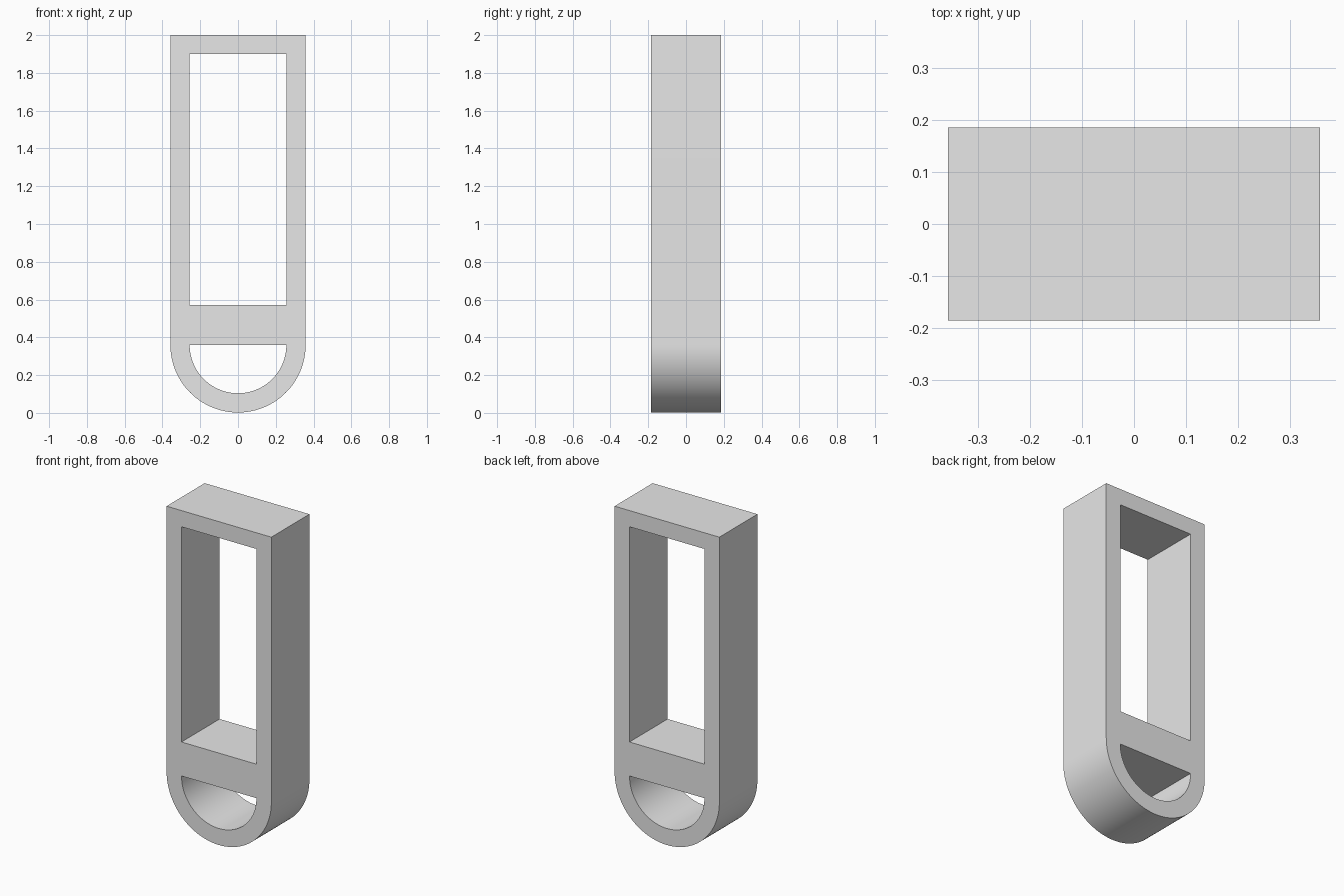
import bpy
import bmesh
from math import cos, sin, pi, radians

cube = bpy.data.objects.get("Cube")
if cube:
    bpy.data.objects.remove(cube, do_unlink=True)

HALF_WIDTH = 0.358   # also the outer radius of the rounded end
INNER = 0.256        # half width of both openings
HALF_DEPTH = 0.186
CENTRE_Z = 0.36      # centre of the rounded end
WINDOW = (0.57, 1.9)
TOP = 2.0
SEGMENTS = 64


def lower_arc(radius):
    """Half circle from the left side, under the centre, to the right side."""
    steps = [pi + pi * i / SEGMENTS for i in range(SEGMENTS + 1)]
    return [(radius * cos(a), CENTRE_Z + radius * sin(a)) for a in steps]


# Outline and its two openings
outline = lower_arc(HALF_WIDTH) + [(HALF_WIDTH, TOP), (-HALF_WIDTH, TOP)]
half_round_opening = lower_arc(INNER)
window_opening = [(-INNER, WINDOW[0]), (INNER, WINDOW[0]),
                  (INNER, WINDOW[1]), (-INNER, WINDOW[1])]

# Filled flat curve, extruded to the full depth
curve = bpy.data.curves.new("frame_profile", "CURVE")
curve.dimensions = "2D"
curve.fill_mode = "BOTH"
curve.extrude = HALF_DEPTH
for points in (outline, half_round_opening, window_opening):
    spline = curve.splines.new("POLY")
    spline.points.add(len(points) - 1)
    for point, (x, z) in zip(spline.points, points):
        point.co = (x, z, 0, 1)
    spline.use_cyclic_u = True

frame = bpy.data.objects.new("rounded_frame", curve)
bpy.context.collection.objects.link(frame)
frame.rotation_euler.x = radians(90)

# Turn into one welded, upright mesh
bpy.ops.object.select_all(action="DESELECT")
frame.select_set(True)
bpy.context.view_layer.objects.active = frame
bpy.ops.object.convert(target="MESH")
bpy.ops.object.transform_apply(location=False, rotation=True, scale=False)
bm = bmesh.new()
bm.from_mesh(frame.data)
bmesh.ops.remove_doubles(bm, verts=bm.verts, dist=0.0001)
bmesh.ops.recalc_face_normals(bm, faces=bm.faces)
bm.to_mesh(frame.data)
bm.free()
bpy.ops.object.shade_smooth_by_angle(angle=radians(30))

# Plain grey material
grey = bpy.data.materials.new("light_grey")
grey.use_nodes = True
colour = (0.8, 0.8, 0.8, 1)
grey.diffuse_color = colour
grey.node_tree.nodes["Principled BSDF"].inputs["Base Color"].default_value = colour
frame.data.materials.clear()
frame.data.materials.append(grey)
